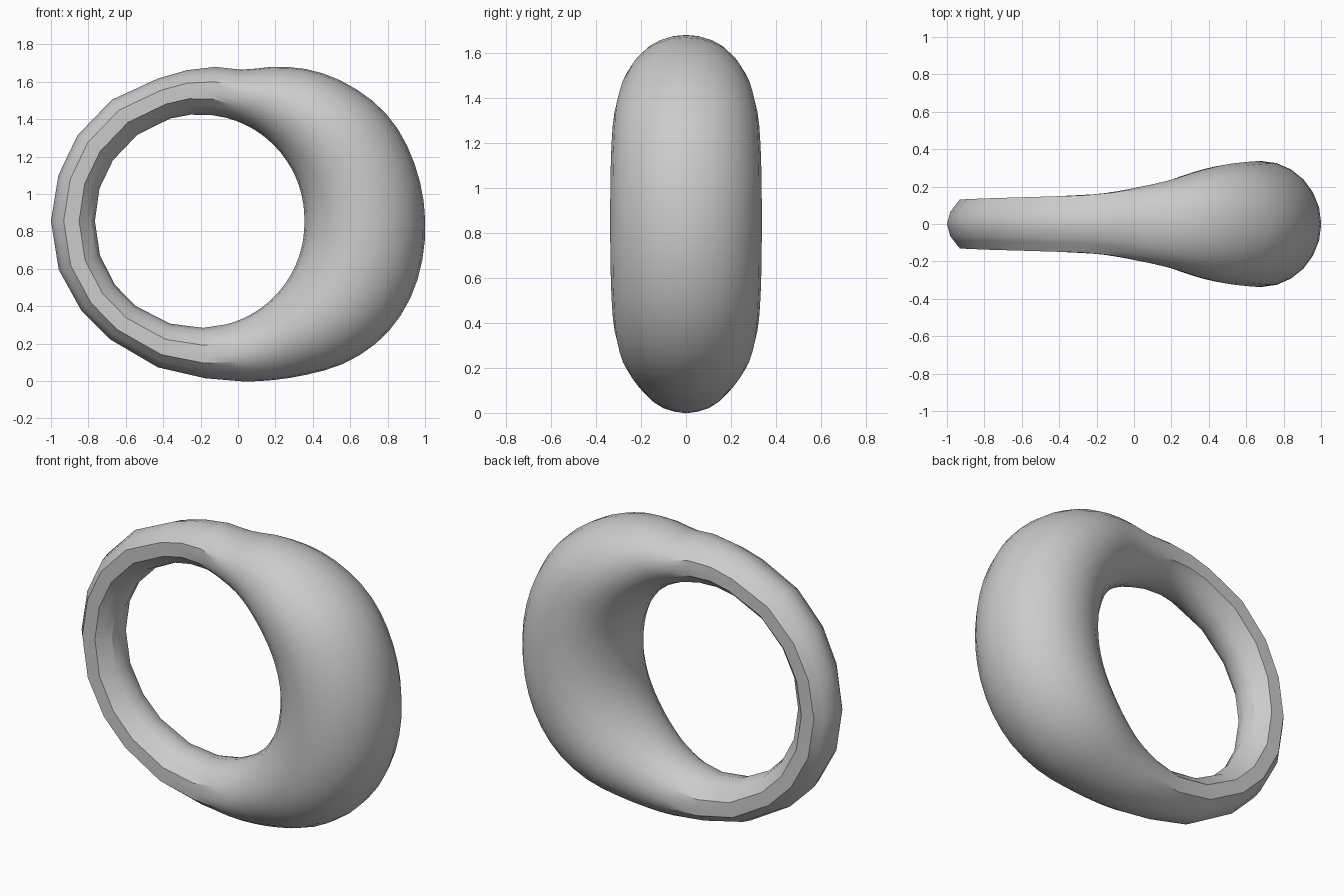
import bpy, bmesh, math

if "Cube" in bpy.data.objects:
    bpy.data.objects.remove(bpy.data.objects["Cube"])

CX, CZ = -0.205, 0.855   # centre of the finger hole
N = 24                   # points per cross-section

# (angle, outer radius) around the hole
OUTER = [(0, 1.206), (16.9, 1.186), (29.3, 1.153), (42, 1.083), (53.1, 1.007),
         (63.9, 0.919), (73.8, 0.843), (84.1, 0.829), (105.7, 0.795), (126.4, 0.801),
         (145.2, 0.798), (162, 0.794), (180, 0.795), (198.7, 0.797), (216.8, 0.793),
         (233.2, 0.793), (254.7, 0.814), (274.4, 0.847), (290.8, 0.915), (303.9, 0.994),
         (317.2, 1.097), (329.4, 1.168), (342.9, 1.204)]
# (angle from the thick side, half width)
WIDTH = [(0, 0.337), (30, 0.325), (45, 0.29), (60, 0.23), (75, 0.188),
         (90, 0.158), (110, 0.147), (140, 0.138), (180, 0.13)]
# faceted cross-section: (step, radial, sideways)
FACET = [(0, 1, 0), (2, 0.85, 0.5), (5, 0.42, 1), (8, -0.28, 1), (10, -0.85, 0.5), (12, -1, 0)]


def smooth_lookup(table, a):
    """Cubic interpolation of a closed table of (angle, value)."""
    pts = ([(x - 360, y) for x, y in table[-3:]] + table
           + [(x + 360, y) for x, y in table[:3]])
    for i in range(1, len(pts) - 2):
        (x0, y0), (x1, y1), (x2, y2), (x3, y3) = pts[i - 1:i + 3]
        if x1 <= a <= x2:
            h = x2 - x1
            t = (a - x1) / h
            m1, m2 = (y2 - y0) / (x2 - x0) * h, (y3 - y1) / (x3 - x1) * h
            return ((2*t**3 - 3*t**2 + 1) * y1 + (t**3 - 2*t**2 + t) * m1
                    + (3*t**2 - 2*t**3) * y2 + (t**3 - t**2) * m2)


def facet_point(k):
    """Point k on the faceted cross-section, mirrored sideways."""
    sign, k = (1, k) if k <= N // 2 else (-1, N - k)
    for (k0, r0, y0), (k1, r1, y1) in zip(FACET, FACET[1:]):
        if k0 <= k <= k1:
            t = (k - k0) / (k1 - k0)
            return r0 + (r1 - r0) * t, sign * (y0 + (y1 - y0) * t)


width_loop = WIDTH + [(360 - a, w) for a, w in reversed(WIDTH[1:-1])]

# fine steps on the thick side, coarse facets on the thin band
angles = list(range(0, 76, 5)) + [84, 95, 106, 126, 145, 162, 180, 199, 217, 233, 254, 272]
angles += list(range(285, 360, 5))

bm = bmesh.new()
rings = []
for a in angles:
    outer = smooth_lookup(OUTER, a)
    inner = 0.56 + 0.011 * abs(math.sin(math.radians(a)))
    half = smooth_lookup(width_loop, a)
    away = min(a, 360 - a)
    w = min(max((away - 62) / 33, 0), 1)
    w = w * w * (3 - 2 * w)
    ca, sa = math.cos(math.radians(a)), math.sin(math.radians(a))
    ring = []
    for k in range(N):
        u = 2 * math.pi * k / N
        fr, fy = facet_point(k)
        pr = math.cos(u) * (1 - w) + fr * w
        py = math.sin(u) * (1 - w) + fy * w
        r = (outer + inner) / 2 + (outer - inner) / 2 * pr
        ring.append(bm.verts.new((CX + r * ca, half * py, CZ + r * sa)))
    rings.append(ring)

for r0, r1 in zip(rings, rings[1:] + rings[:1]):
    for k in range(N):
        j = (k + 1) % N
        bm.faces.new((r0[k], r0[j], r1[j], r1[k]))
bmesh.ops.recalc_face_normals(bm, faces=bm.faces)

mesh = bpy.data.meshes.new("ring_band")
bm.to_mesh(mesh)
bm.free()
band = bpy.data.objects.new("ring_band", mesh)
bpy.context.collection.objects.link(band)

grey = bpy.data.materials.new("plain grey")
grey.diffuse_color = (0.6, 0.6, 0.6, 1)
grey.use_nodes = True
grey.node_tree.nodes["Principled BSDF"].inputs["Base Color"].default_value = grey.diffuse_color
mesh.materials.append(grey)

bpy.context.view_layer.objects.active = band
band.select_set(True)
bpy.ops.object.shade_smooth_by_angle(angle=math.radians(30))
